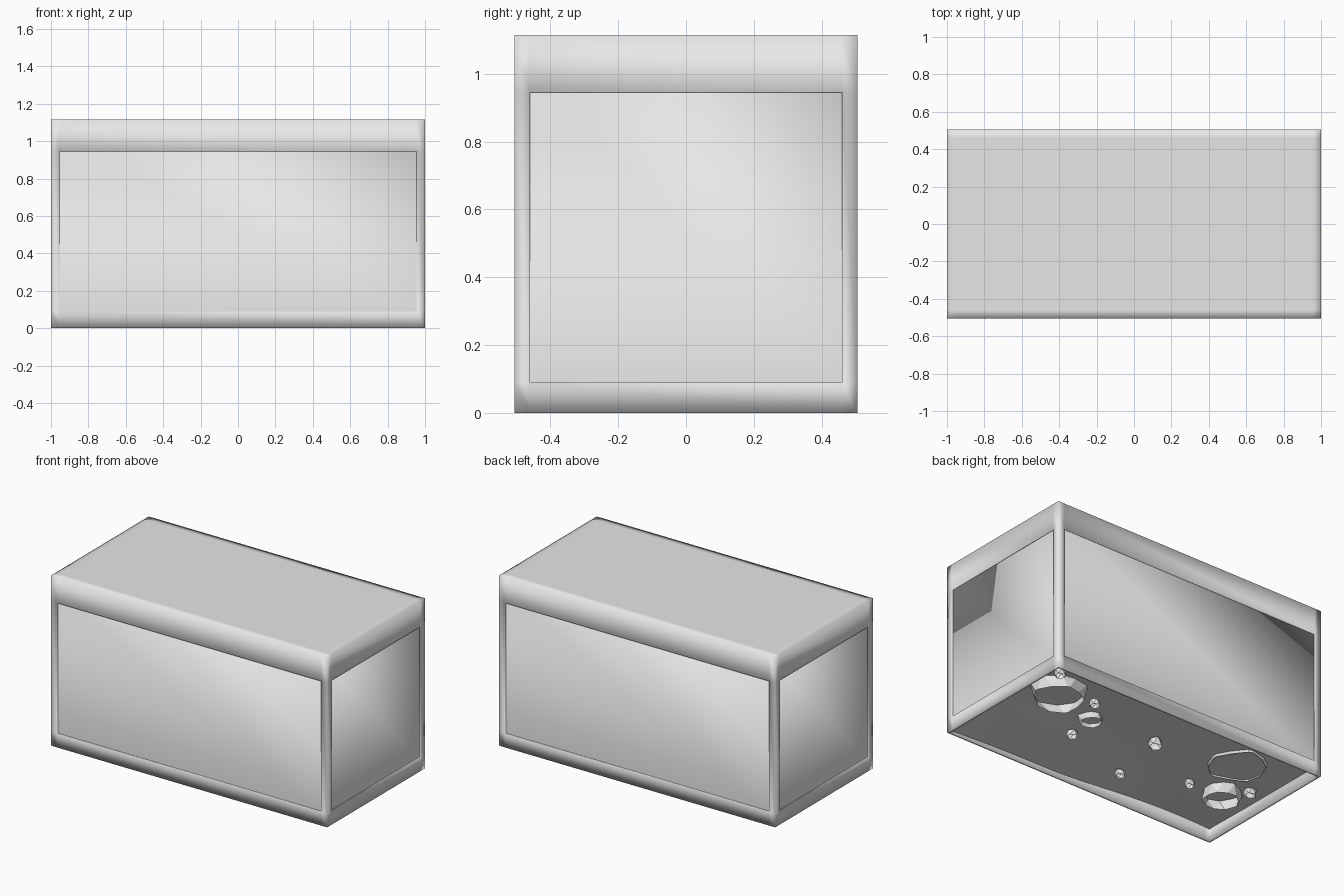
import bpy, bmesh, math, random
from mathutils import Vector, Matrix

random.seed(4)
if "Cube" in bpy.data.objects:
    bpy.data.objects.remove(bpy.data.objects["Cube"], do_unlink=True)

grey = bpy.data.materials.new("light grey")
grey.use_nodes = True
GREY = (0.8, 0.8, 0.8, 1)
grey.diffuse_color = GREY
grey.node_tree.nodes["Principled BSDF"].inputs["Base Color"].default_value = GREY

HALF_X, HALF_Y, HEIGHT = 1.0, 0.505, 1.115
BAR = 0.045             # width of posts
LOW, HIGH = 0.09, 0.945  # bottom and top of the panes


def finish(name, bm, smooth=True):
    for f in bm.faces:
        f.smooth = smooth
    mesh = bpy.data.meshes.new(name)
    bm.to_mesh(mesh)
    bm.free()
    mesh.materials.append(grey)
    ob = bpy.data.objects.new(name, mesh)
    bpy.context.scene.collection.objects.link(ob)
    return ob


def open_box(hx, hy, z0, z1):
    """Box without a bottom face."""
    bm = bmesh.new()
    bmesh.ops.create_cube(bm, size=2)
    for v in bm.verts:
        v.co = Vector((v.co.x * hx, v.co.y * hy, z1 if v.co.z > 0 else z0))
    bmesh.ops.delete(bm, geom=[f for f in bm.faces if f.normal.z < -0.5],
                     context='FACES_ONLY')
    return bm


def cut(bm, co, no, clear=False):
    bmesh.ops.bisect_plane(bm, geom=bm.verts[:] + bm.edges[:] + bm.faces[:],
                           plane_co=co, plane_no=no, clear_inner=clear)


# Frame: box with a window opening in each side
bm = open_box(HALF_X, HALF_Y, 0, HEIGHT)
for s in (-1, 1):
    cut(bm, (s * (HALF_X - BAR), 0, 0), (1, 0, 0))
    cut(bm, (0, s * (HALF_Y - BAR), 0), (0, 1, 0))
for z in (LOW, HIGH):
    cut(bm, (0, 0, z), (0, 0, 1))
panes = []
for f in bm.faces:
    c = f.calc_center_median()
    along = abs(c.x) if abs(f.normal.y) > 0.5 else abs(c.y)
    if abs(f.normal.z) < 0.5 and LOW < c.z < HIGH and along < 0.1:
        panes.append(f)
bmesh.ops.delete(bm, geom=panes, context='FACES')
frame = finish("frame", bm)
wall = frame.modifiers.new("thickness", 'SOLIDIFY')
wall.thickness = 0.015
wall.offset = -1

# Glass box set just behind the openings, creased at its corners
bm = open_box(HALF_X - 0.008, HALF_Y - 0.008, 0.05, 1.03)
for e in bm.edges:
    if abs(e.verts[0].co.z - e.verts[1].co.z) > 0.5:
        e.smooth = False
finish("glass_panes", bm)


# Uneven sand bed
def bed_height(x, y):
    rise = 0.03 * (1 - math.tanh(3 * x))
    return 0.02 + rise + 0.008 * math.sin(5 * x + 2) * math.cos(6 * y)


bm = bmesh.new()
bmesh.ops.create_grid(bm, x_segments=28, y_segments=14, size=1)
for v in bm.verts:
    x, y = v.co.x * 0.988, v.co.y * 0.493
    # the lower bed is only along the front right edge
    dip = max(0, -y) / 0.493
    z = 0.075 + (bed_height(x, y) - 0.075) * dip
    v.co = Vector((x, y, z))
finish("sand_bed", bm)


# Rocks sunk through the bed, hollow below
def rock(name, x, y, radius, bottom, detail):
    bm = bmesh.new()
    bmesh.ops.create_icosphere(bm, subdivisions=detail, radius=radius)
    for v in bm.verts:
        v.co *= random.uniform(0.88, 1.1)
    bmesh.ops.transform(bm, verts=bm.verts,
                        matrix=Matrix.Translation((x, y, bottom + radius * 0.45)))
    cut(bm, (0, 0, bottom), (0, 0, 1), clear=True)
    finish(name, bm, smooth=False)


large = [(0.74, 0.2, 0.18, 0.01), (0.39, 0.07, 0.075, 0.04),
         (-0.75, -0.1, 0.12, 0.015), (-0.63, 0.2, 0.2, 0.06)]
for i, (x, y, r, z) in enumerate(large):
    rock(f"rock_{i + 1}", x, y, r, z, 2)

pebbles = [(-0.06, 0.12), (0.39, -0.1), (-0.12, -0.27), (-0.51, -0.1),
           (-0.85, 0.04), (0.52, 0.26), (0.9, 0.4)]
for i, (x, y) in enumerate(pebbles):
    rock(f"pebble_{i + 1}", x, y, random.uniform(0.035, 0.05), 0.02, 1)
